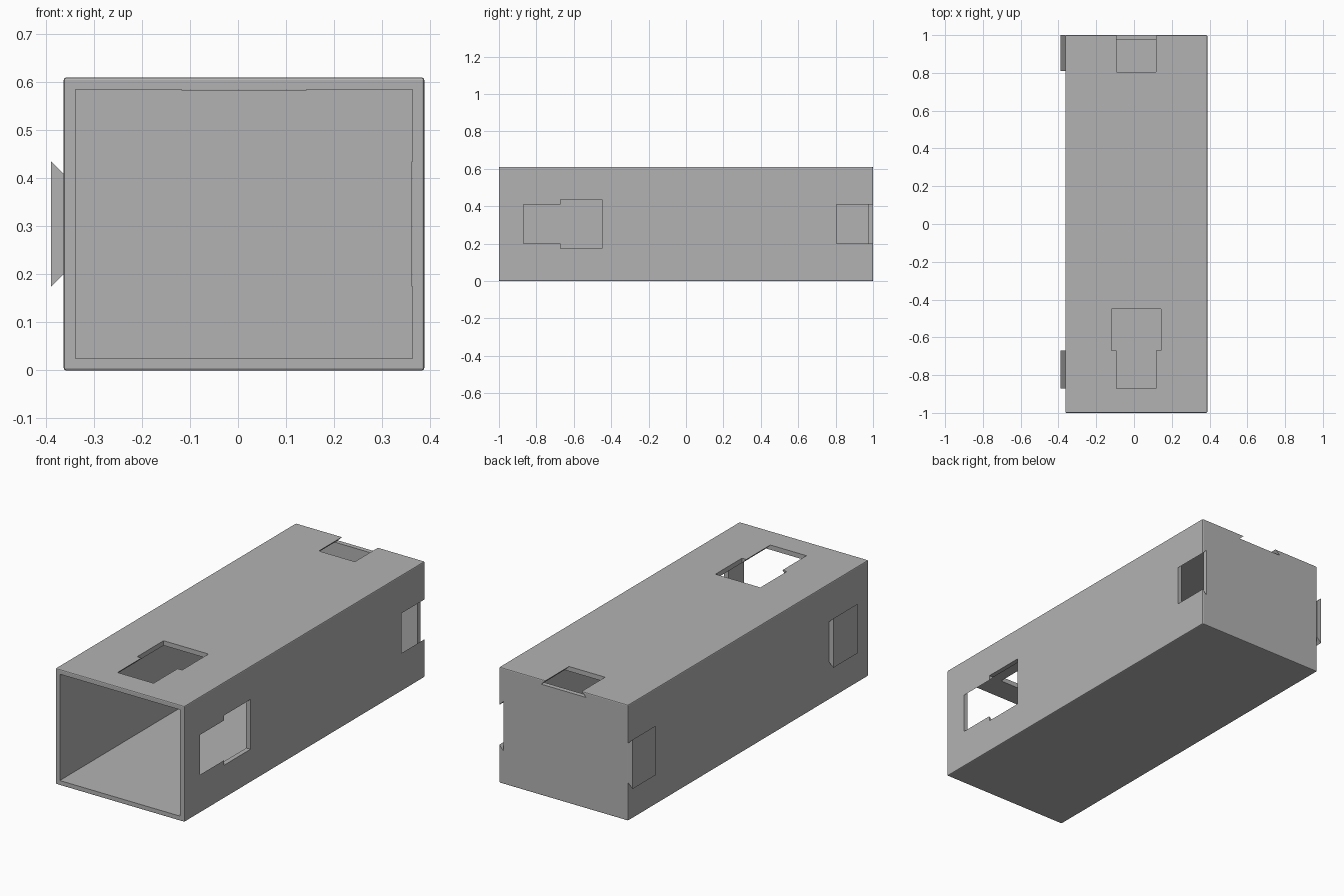
import bpy, bmesh
from mathutils import Vector

if "Cube" in bpy.data.objects:
    bpy.data.objects.remove(bpy.data.objects["Cube"], do_unlink=True)

# Main dimensions
LEFT, RIGHT = 0.388, -0.363
HEIGHT, WALL = 0.61, 0.025
CX, CZ = (LEFT + RIGHT) / 2, HEIGHT / 2
NARROW, WIDE = 0.105, 0.131

grey = bpy.data.materials.new("plain grey")
grey.use_nodes = True
grey.diffuse_color = (0.45, 0.45, 0.45, 1)
grey.node_tree.nodes["Principled BSDF"].inputs["Base Color"].default_value = grey.diffuse_color


def add_object(name, bm):
    bmesh.ops.recalc_face_normals(bm, faces=bm.faces)
    mesh = bpy.data.meshes.new(name)
    bm.to_mesh(mesh)
    bm.free()
    mesh.materials.append(grey)
    obj = bpy.data.objects.new(name, mesh)
    bpy.context.collection.objects.link(obj)
    return obj


def box(name, low, high, bevel=0):
    bm = bmesh.new()
    bmesh.ops.create_cube(bm, size=1)
    low, high = Vector(low), Vector(high)
    for v in bm.verts:
        v.co = (low + high) / 2 + v.co * (high - low)
    if bevel:
        bmesh.ops.bevel(bm, geom=bm.edges[:], offset=bevel, segments=2,
                        profile=0.5, affect='EDGES')
    return add_object(name, bm)


# Trapezoid section (half width at each depth below the wall surface), run along y
def prism(name, side, y0, y1, section):
    (w0, d0), (w1, d1) = section

    def place(u, depth, y):
        if side == "top":
            return (CX + u, y, HEIGHT - depth)
        if side == "left":
            return (LEFT - depth, y, CZ + u)
        return (RIGHT + depth, y, CZ + u)

    bm = bmesh.new()
    corners = [(-w0, d0), (w0, d0), (w1, d1), (-w1, d1)]
    face = bm.faces.new([bm.verts.new(place(u, d, y0)) for u, d in corners])
    ends = bmesh.ops.extrude_face_region(bm, geom=[face])["geom"]
    for v in ends:
        if isinstance(v, bmesh.types.BMVert):
            v.co.y = y1
    return add_object(name, bm)


def cut(target, cutter):
    mod = target.modifiers.new("cut", 'BOOLEAN')
    mod.operation = 'DIFFERENCE'
    mod.solver = 'EXACT'
    mod.object = cutter
    cutter.hide_render = True
    bpy.context.view_layer.objects.active = target
    bpy.ops.object.modifier_apply(modifier=mod.name)
    bpy.data.objects.remove(cutter, do_unlink=True)


# Hollow body, open at the front and closed at the back
body = box("body", (RIGHT, -1, 0), (LEFT, 1, HEIGHT), bevel=0.005)
cut(body, box("cavity_cutter", (RIGHT + WALL, -1.1, WALL),
              (LEFT - WALL, 1 - WALL, HEIGHT - WALL)))

# Keyhole and rear dovetail slot in the top and left walls
OUT, IN = -0.01, WALL + 0.0005
dovetail = [(NARROW + OUT, OUT), (NARROW + IN, IN)]
straight = [(WIDE, OUT), (WIDE, IN + 0.005)]
for side in ("top", "left"):
    cut(body, prism("entry_cutter", side, -0.67, -0.45, straight))
    cut(body, prism("slide_cutter", side, -0.87, -0.66, dovetail))
    cut(body, prism("rear_cutter", side, 0.805, 1.05, dovetail))

# Dovetail tabs on the right wall
tab = [(NARROW + WALL, -0.026), (NARROW - 0.001, 0)]
prism("front_tab", "right", -0.87, -0.67, tab)
prism("rear_tab", "right", 0.81, 1.0, tab)
